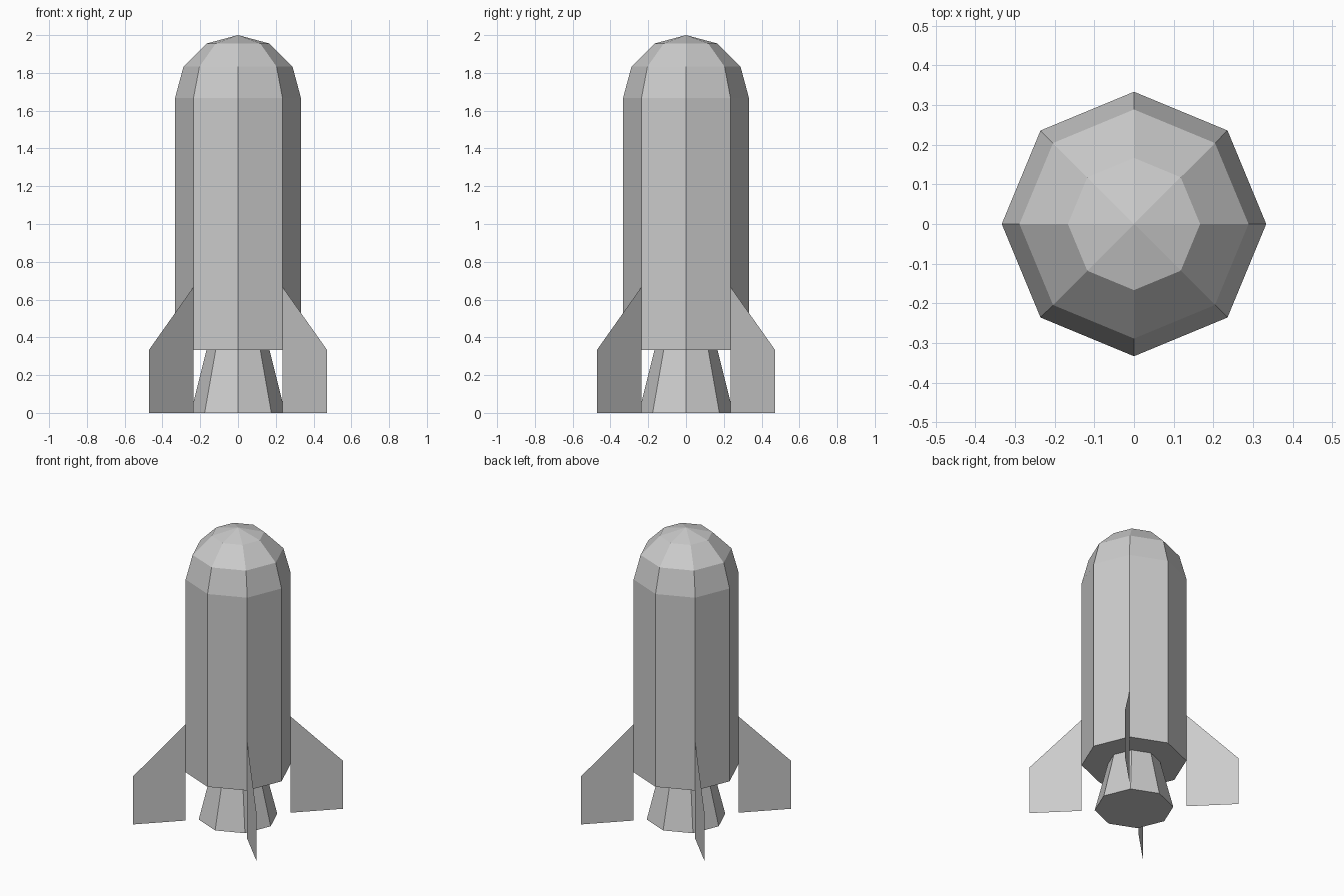
import bpy, bmesh
from math import cos, sin, radians, pi

if "Cube" in bpy.data.objects:
    bpy.data.objects.remove(bpy.data.objects["Cube"])

SIDES = 8
R = 1 / 3


def add_object(name, bm):
    mesh = bpy.data.meshes.new(name)
    bm.to_mesh(mesh)
    bm.free()
    obj = bpy.data.objects.new(name, mesh)
    bpy.context.collection.objects.link(obj)
    return obj


def lathe(name, rings, tip=None):
    """Octagonal solid from (radius, z) rings, closed below and above (or by a tip)."""
    bm = bmesh.new()
    loops = [[bm.verts.new((r * cos(2 * pi * i / SIDES), r * sin(2 * pi * i / SIDES), z))
              for i in range(SIDES)] for r, z in rings]
    bm.faces.new(loops[0][::-1])
    for a, b in zip(loops, loops[1:]):
        for i in range(SIDES):
            j = (i + 1) % SIDES
            bm.faces.new((a[i], a[j], b[j], b[i]))
    top = loops[-1]
    if tip is None:
        bm.faces.new(top)
    else:
        apex = bm.verts.new((0, 0, tip))
        for i in range(SIDES):
            bm.faces.new((top[i], top[(i + 1) % SIDES], apex))
    return add_object(name, bm)


# Body with domed nose
dome = [(R * cos(radians(a)), 5 * R + R * sin(radians(a))) for a in (0, 30, 60)]
lathe("body", [(R, R)] + dome, tip=2.0)

# Flared exhaust nozzle
lathe("nozzle", [(0.25, 0), (R / 2, R)])

# Four paper-thin diagonal fins
profile = [(R, 0), (2 * R, 0), (2 * R, R), (R, 2 * R)]
for n in range(4):
    angle = radians(45 + 90 * n)
    bm = bmesh.new()
    bm.faces.new([bm.verts.new((r * cos(angle), r * sin(angle), z)) for r, z in profile])
    add_object(f"fin_{n + 1}", bm)
